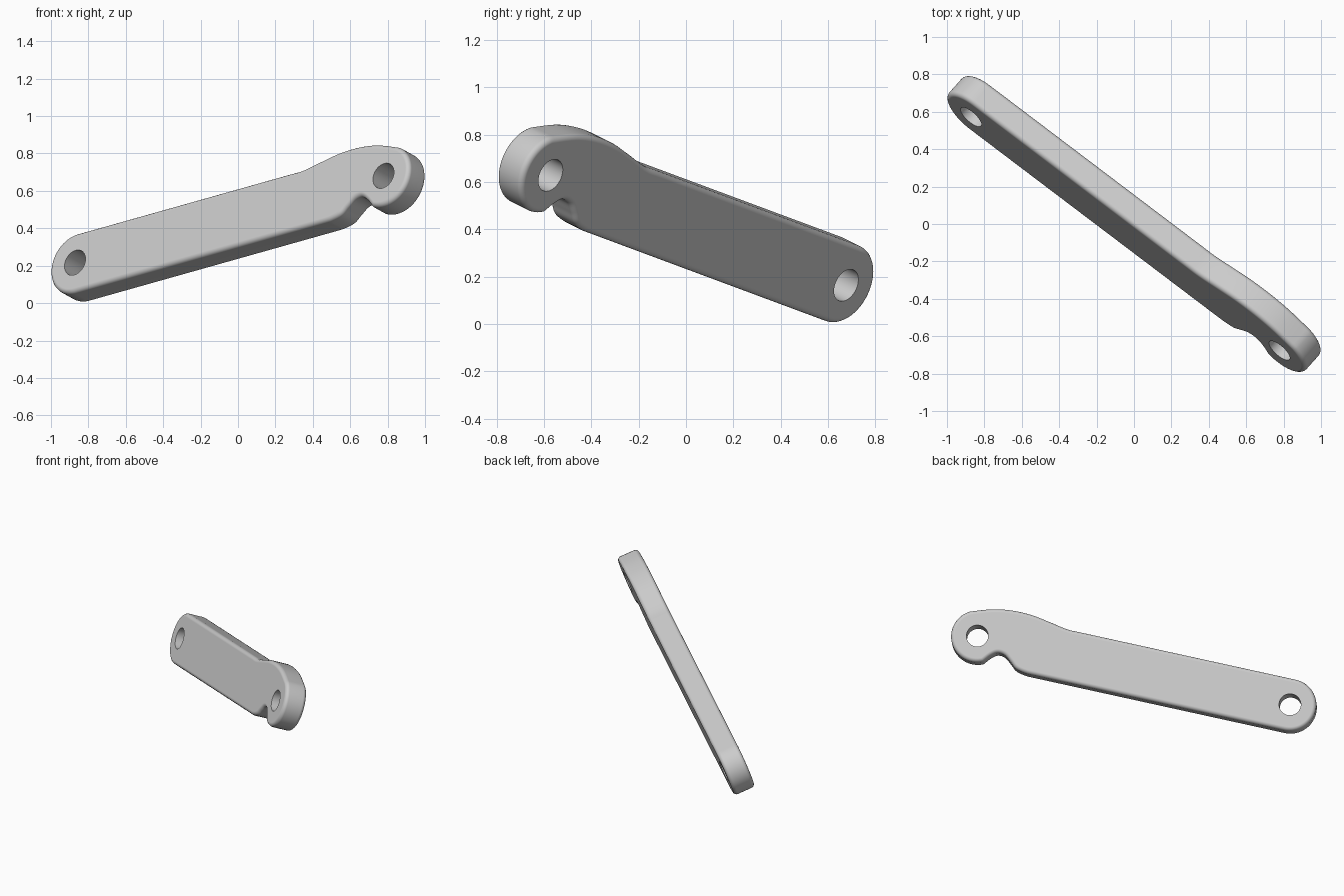
import bpy, bmesh
from math import cos, sin, radians
from mathutils import Vector, Matrix

cube = bpy.data.objects.get("Cube")
if cube:
    bpy.data.objects.remove(cube, do_unlink=True)

HALF = 1.06      # half the distance between the two holes
R = 0.174        # radius of the rounded ends
THICK = 0.15
HOLE_R = 0.072


def arc(cx, start, end, steps):
    return [Vector((cx + R * cos(radians(start + (end - start) * i / steps)),
                    R * sin(radians(start + (end - start) * i / steps))))
            for i in range(steps + 1)]


def smooth_chain(points, steps=6):
    """Catmull-Rom curve through points; the first and last only steer it."""
    out = []
    for p0, p1, p2, p3 in zip(points, points[1:], points[2:], points[3:]):
        for i in range(steps):
            t = i / steps
            out.append(0.5 * (2 * p1 + (p2 - p0) * t
                              + (2 * p0 - 5 * p1 + 4 * p2 - p3) * t ** 2
                              + (3 * p1 - p0 - 3 * p2 + p3) * t ** 3))
    return out[1:]


# Outline: tail arc, notch under the head, head arc, raised shoulder
tail = arc(-HALF, 90, 270, 32)
head = arc(HALF, -115, 60, 32)
notch = [Vector(p) for p in ((0.6, -R), (0.68, -R), (0.76, -0.158), (0.808, -0.12),
                             (0.855, -0.085), (0.905, -0.08), (0.947, -0.11))]
shoulder = [Vector(p) for p in ((1.0, 0.2), (0.87, 0.219), (0.74, 0.217),
                                (0.62, 0.198), (0.49, 0.175), (0.39, R), (0.2, R))]
outline = (tail + [notch[1]] + smooth_chain(notch + head[:2])
           + head + smooth_chain(head[-2:] + shoulder) + [shoulder[-2]])

# Tilted frame of the plate: along the bar, across it, and out of its front
along = Vector((0.778, -0.589, 0.219)).normalized()
across = Vector((-0.63, -0.70, 0.35)).cross(along).normalized()
outward = along.cross(across)
frame = Matrix((along, across, outward)).transposed().to_4x4()
frame.translation = (0, 0, 0.4225)

metal = bpy.data.materials.new("light_grey")
metal.use_nodes = True
metal.diffuse_color = (0.6, 0.6, 0.6, 1)
metal.node_tree.nodes["Principled BSDF"].inputs["Base Color"].default_value = (0.6, 0.6, 0.6, 1)


def add_object(name, bm):
    mesh = bpy.data.meshes.new(name)
    bm.to_mesh(mesh)
    bm.free()
    obj = bpy.data.objects.new(name, mesh)
    bpy.context.collection.objects.link(obj)
    obj.matrix_world = frame
    mesh.materials.append(metal)
    return obj


# Plate with rounded rims
bm = bmesh.new()
base = bm.faces.new([bm.verts.new((p.x, p.y, -THICK / 2)) for p in outline])
extruded = bmesh.ops.extrude_face_region(bm, geom=[base], use_keep_orig=True)
top_verts = [g for g in extruded["geom"] if isinstance(g, bmesh.types.BMVert)]
bmesh.ops.translate(bm, verts=top_verts, vec=(0, 0, THICK))
bmesh.ops.recalc_face_normals(bm, faces=bm.faces)
rims = [e for e in bm.edges if abs(e.verts[0].co.z - e.verts[1].co.z) < 1e-5]
bmesh.ops.bevel(bm, geom=rims, offset=0.025, segments=4, profile=0.5, affect='EDGES')
link = add_object("link_arm", bm)

# Pin holes at both ends
bm = bmesh.new()
for x in (-HALF, HALF):
    bmesh.ops.create_cone(bm, cap_ends=True, segments=48, radius1=HOLE_R, radius2=HOLE_R,
                          depth=THICK * 2, matrix=Matrix.Translation((x, 0, 0)))
cutter = add_object("hole_cutter", bm)
cutter.hide_render = True

cut = link.modifiers.new("pin_holes", 'BOOLEAN')
cut.operation = 'DIFFERENCE'
cut.solver = 'EXACT'
cut.object = cutter
bpy.ops.object.select_all(action='DESELECT')
link.select_set(True)
bpy.context.view_layer.objects.active = link
bpy.ops.object.modifier_apply(modifier=cut.name)
bpy.data.objects.remove(cutter, do_unlink=True)

# Smooth rims, flat faces
bpy.ops.object.shade_smooth_by_angle(angle=radians(35))
weighted = link.modifiers.new("flat_face_normals", 'WEIGHTED_NORMAL')
weighted.keep_sharp = True
